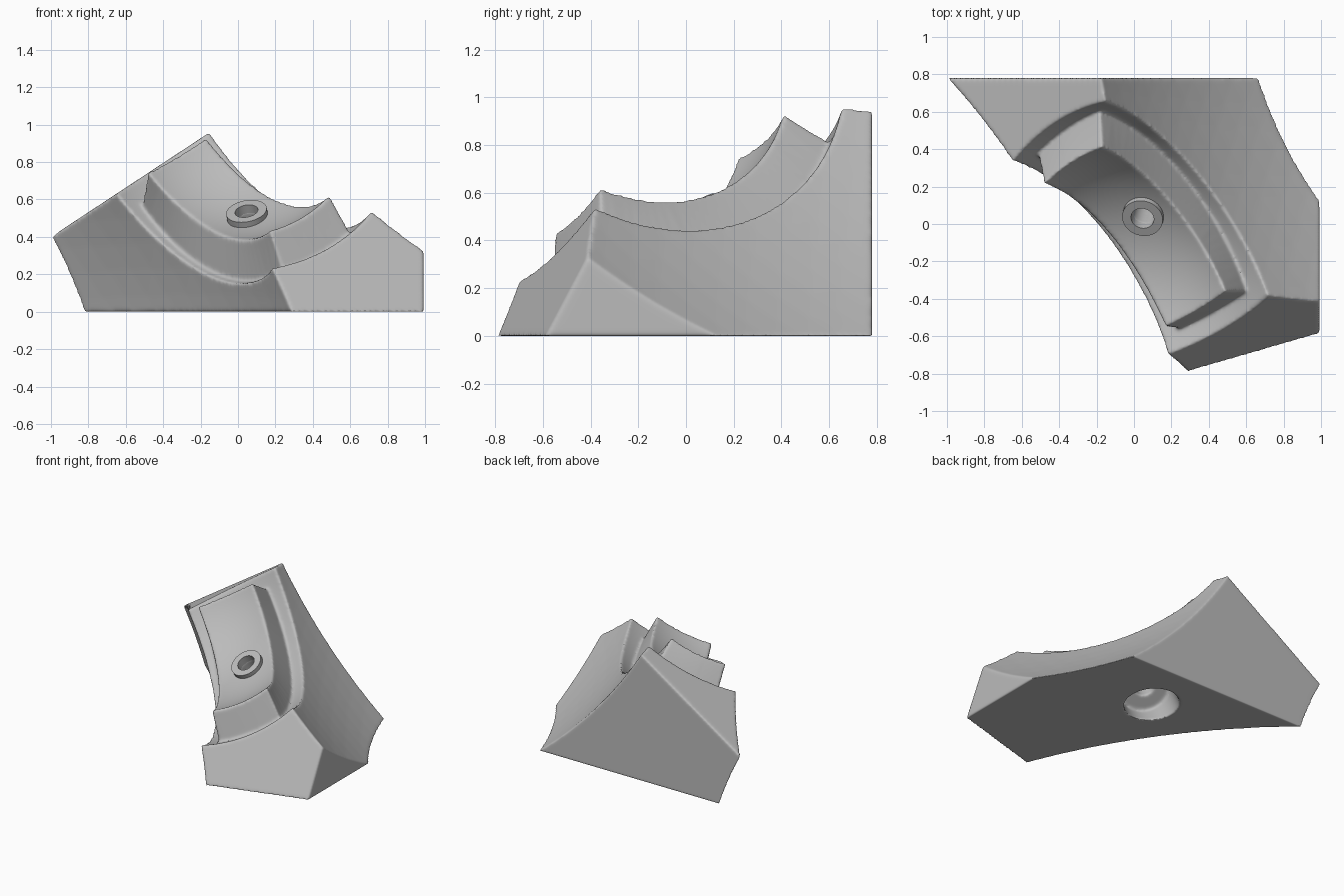
import bpy, bmesh
from mathutils import Vector

if "Cube" in bpy.data.objects:
    bpy.data.objects.remove(bpy.data.objects["Cube"])

grey = bpy.data.materials.new("warm_grey")
grey.use_nodes = True
grey.diffuse_color = (0.5, 0.5, 0.5, 1)
grey.node_tree.nodes["Principled BSDF"].inputs["Base Color"].default_value = (0.5, 0.5, 0.5, 1)

CENTRE = Vector((-0.11, -0.375, 1.2))      # shared centre of the hollow spheres
RIM_R, CUP_R = 1.058, 0.833
RING_TOP = Vector((0.045, 0.03, 0.538))
AXIS = Vector((-0.16, -0.52, 0.84)).normalized()


def make(name, bm):
    bmesh.ops.recalc_face_normals(bm, faces=bm.faces)
    mesh = bpy.data.meshes.new(name)
    bm.to_mesh(mesh)
    bm.free()
    mesh.materials.append(grey)
    ob = bpy.data.objects.new(name, mesh)
    bpy.context.collection.objects.link(ob)
    return ob


def ball(name, centre, radius):
    bm = bmesh.new()
    bmesh.ops.create_icosphere(bm, subdivisions=6, radius=radius)
    bmesh.ops.translate(bm, verts=bm.verts, vec=centre)
    return make(name, bm)


def rod(name, radius, start, end):
    """Cylinder along the bore axis, measured from the ring top."""
    bm = bmesh.new()
    bmesh.ops.create_cone(bm, cap_ends=True, segments=48, radius1=radius,
                          radius2=radius, depth=end - start)
    bmesh.ops.rotate(bm, verts=bm.verts, matrix=AXIS.to_track_quat('Z', 'Y').to_matrix())
    bmesh.ops.translate(bm, verts=bm.verts, vec=RING_TOP + AXIS * (start + end) / 2)
    return make(name, bm)


def combine(target, tool, operation):
    bpy.context.view_layer.objects.active = target
    mod = target.modifiers.new(operation, 'BOOLEAN')
    mod.operation, mod.object, mod.solver = operation, tool, 'EXACT'
    bpy.ops.object.modifier_apply(modifier=mod.name)
    bpy.data.objects.remove(tool)


# Block: a box trimmed by the two slanted end planes
bm = bmesh.new()
bmesh.ops.create_cube(bm, size=1)
for v in bm.verts:
    v.co = (0.993 if v.co.x > 0 else -1.3, 0.78 if v.co.y > 0 else -1.2,
            1.3 if v.co.z > 0 else 0)
for normal, dist in (((-0.55, 0, 0.835), 0.884), ((0.248, -0.857, 0.452), 0.749)):
    n = Vector(normal)
    cut = bmesh.ops.bisect_plane(bm, geom=bm.verts[:] + bm.edges[:] + bm.faces[:],
                                 plane_co=n * dist / n.length_squared, plane_no=n, clear_outer=True)
    rim = [e for e in cut["geom_cut"] if isinstance(e, bmesh.types.BMEdge)]
    bmesh.ops.contextual_create(bm, geom=rim)
body = make("curved_bracket", bm)

# Hollowed outer side and rim
combine(body, ball("outer_scoop", (2.94, 1.5, 2.88), 3.738), 'DIFFERENCE')
combine(body, ball("rim_scoop", CENTRE, RIM_R), 'DIFFERENCE')


# Raised cup: a curved patch between two edge curves, extruded down into the rim
def curve(a, b, c, t):
    """Quadratic through three points."""
    a, b, c = Vector(a), Vector(b), Vector(c)
    return a * (1 - t) * (1 - 2 * t) + b * 4 * t * (1 - t) + c * t * (2 * t - 1)


def patch_direction(inner, outer, u, w):
    return (curve(*inner, u).lerp(curve(*outer, u), w) - CENTRE).normalized()


TOP = (((-0.48, 0.21, 0.75), (-0.15, -0.03, 0.44), (0.17, -0.55, 0.43)),
       ((-0.17, 0.41, 0.93), (0.21, 0.13, 0.58), (0.49, -0.36, 0.62)))
BASE = (((-0.5, 0.36, 0.57), (-0.17, 0.04, 0.23), (0.24, -0.56, 0.21)),
        ((-0.18, 0.59, 0.81), (0.27, 0.25, 0.43), (0.59, -0.36, 0.42)))

bm = bmesh.new()
bmesh.ops.create_grid(bm, x_segments=32, y_segments=16, size=0.5)
top_verts = set(bm.verts)
bmesh.ops.extrude_face_region(bm, geom=bm.faces[:], use_keep_orig=True)
for v in bm.verts:
    u, w = v.co.x + 0.5, v.co.y + 0.5
    if v in top_verts:
        v.co = CENTRE + patch_direction(*TOP, u, w) * CUP_R
    else:
        v.co = CENTRE + patch_direction(*BASE, u, w) * (RIM_R + 0.03)
combine(body, make("cup", bm), 'UNION')

# Hollowed inner side and stepped bore
combine(body, ball("inner_scoop", (-3.45, -2.25, -0.92), 4.115), 'DIFFERENCE')
combine(body, rod("bore", 0.062, -0.8, 0.2), 'DIFFERENCE')
combine(body, rod("counterbore", 0.18, -0.95, -0.4), 'DIFFERENCE')

# Soft rounded edges
remesh = body.modifiers.new("even_mesh", 'REMESH')
remesh.mode, remesh.voxel_size, remesh.use_smooth_shade = 'VOXEL', 0.01, True
soften = body.modifiers.new("soft_edges", 'SMOOTH')
soften.factor, soften.iterations = 0.5, 9

# Crisp raised ring around the bore
ring = rod("screw_ring", 0.11, -0.13, 0)
combine(ring, rod("ring_bore", 0.062, -0.3, 0.2), 'DIFFERENCE')
bpy.context.view_layer.objects.active = ring
ring.select_set(True)
bpy.ops.object.shade_smooth_by_angle(angle=0.6)
